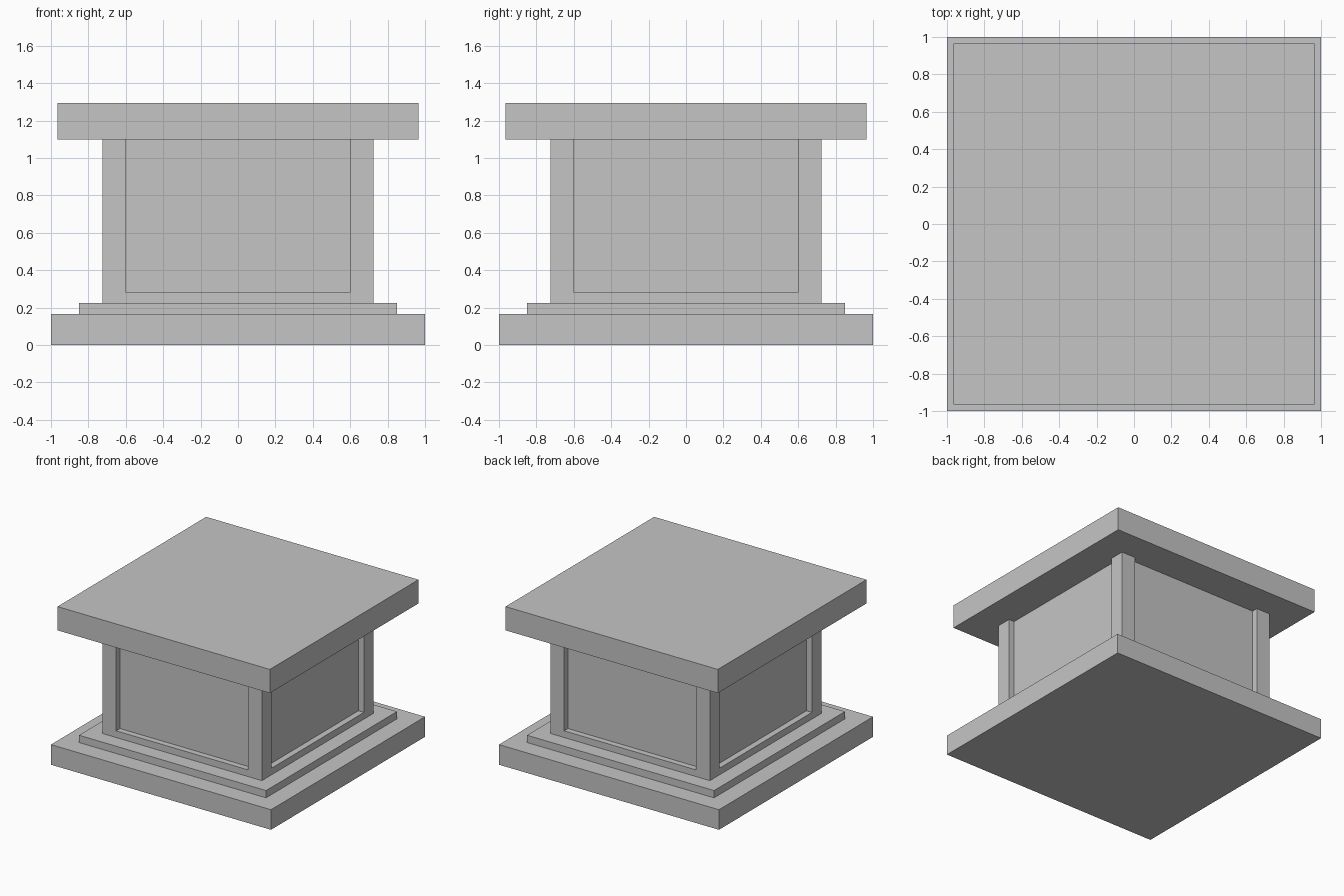
import bpy
from math import pi
from mathutils import Matrix, Vector

default_cube = bpy.data.objects.get("Cube")
if default_cube:
    bpy.data.objects.remove(default_cube, do_unlink=True)

# One plain stone colour
stone = bpy.data.materials.new("stone_grey")
stone.use_nodes = True
GREY = (0.56, 0.56, 0.56, 1)
stone.diffuse_color = GREY
stone.node_tree.nodes["Principled BSDF"].inputs["Base Color"].default_value = GREY


def box(name, half_x, half_y, z0, z1, centre_y=0):
    """Box from half widths and a height range."""
    bpy.ops.mesh.primitive_cube_add(size=2)
    ob = bpy.context.object
    ob.name = name
    ob.data.transform(Matrix.Translation((0, centre_y, (z0 + z1) / 2))
                      @ Matrix.Diagonal((half_x, half_y, (z1 - z0) / 2, 1)))
    ob.data.materials.append(stone)
    return ob


# Stepped base and overhanging cap
box("base_slab", 1.0, 1.0, 0, 0.165)
box("base_step", 0.85, 0.85, 0.165, 0.225)
box("cap_slab", 0.965, 0.965, 1.1, 1.295)

# Body with a shallow recess on each side, open up to the cap
BODY, DEPTH = 0.725, 0.05
body = box("body", BODY, BODY, 0.225, 1.1)
for i in range(4):
    cutter = box("recess_cutter", 0.6, 0.2, 0.28, 1.3, centre_y=-(BODY - DEPTH + 0.2))
    cutter.data.transform(Matrix.Rotation(i * pi / 2, 4, "Z"))
    cutter.hide_render = True
    cut = body.modifiers.new("recess", "BOOLEAN")
    cut.operation = "DIFFERENCE"
    cut.solver = "EXACT"
    cut.object = cutter
    bpy.ops.object.select_all(action="DESELECT")
    bpy.context.view_layer.objects.active = body
    body.select_set(True)
    bpy.ops.object.modifier_apply(modifier=cut.name)
    bpy.data.objects.remove(cutter, do_unlink=True)
